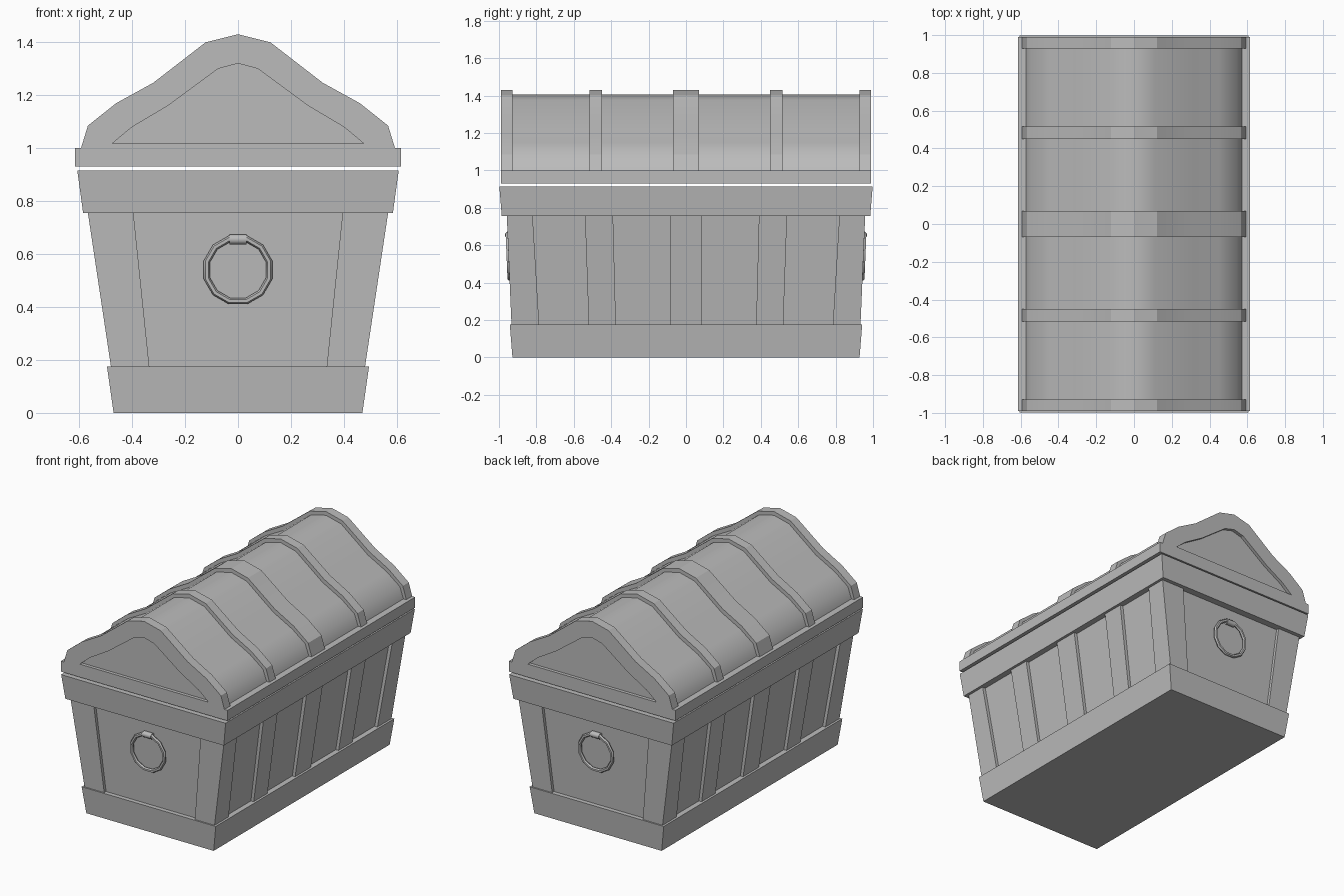
import bpy, bmesh, math
from mathutils import Matrix

if "Cube" in bpy.data.objects:
    bpy.data.objects.remove(bpy.data.objects["Cube"])

grey = bpy.data.materials.new("plain grey")
grey.diffuse_color = (0.5, 0.5, 0.5, 1)
grey.use_nodes = True
grey.node_tree.nodes["Principled BSDF"].inputs["Base Color"].default_value = grey.diffuse_color


def finish(name, bm, smooth=None):
    bmesh.ops.recalc_face_normals(bm, faces=bm.faces)
    mesh = bpy.data.meshes.new(name)
    bm.to_mesh(mesh)
    bm.free()
    mesh.materials.append(grey)
    obj = bpy.data.objects.new(name, mesh)
    bpy.context.collection.objects.link(obj)
    if smooth:
        bpy.ops.object.select_all(action='DESELECT')
        obj.select_set(True)
        bpy.context.view_layer.objects.active = obj
        bpy.ops.object.shade_smooth_by_angle(angle=math.radians(smooth))
    return obj


def loft(name, loops, wrap=False, smooth=None):
    """Skin closed loops; cap both ends, or wrap the last loop to the first."""
    bm = bmesh.new()
    rings = [[bm.verts.new(p) for p in loop] for loop in loops]
    pairs = list(zip(rings, rings[1:]))
    if wrap:
        pairs.append((rings[-1], rings[0]))
    for a, b in pairs:
        for i in range(len(a)):
            j = (i + 1) % len(a)
            bm.faces.new((a[i], a[j], b[j], b[i]))
    if not wrap:
        bm.faces.new(rings[0])
        bm.faces.new(rings[-1])
    return finish(name, bm, smooth)


def rect(x0, x1, y0, y1, z):
    return [(x0, y0, z), (x1, y0, z), (x1, y1, z), (x0, y1, z)]


def centred(hx, hy, z):
    return rect(-hx, hx, -hy, hy, z)


def mirrored(half):
    """Half profile from eave to ridge, completed on the other side."""
    return half + [(-x, z) for x, z in reversed(half[:-1])]


def at_y(profile, y):
    return [(x, y, z) for x, z in profile]


# Tapered chest body with base band and top band
Z0, Z1 = 0.175, 0.755
loft("base_band", [centred(.47, .928, 0), centred(.495, .942, Z0)])
loft("body_panels", [centred(.458, .912, Z0 - .01), centred(.546, .938, Z1 + .01)])
loft("top_band", [centred(.585, .985, Z1), centred(.607, .998, .915)])

# Corner posts and side ribs
for sx in (-1, 1):
    for sy in (-1, 1):
        loft("corner_post", [
            rect(sx * .335, sx * .48, sy * .785, sy * .933, Z0),
            rect(sx * .395, sx * .567, sy * .82, sy * .958, Z1)])
    for b0, b1, t0, t1 in ((-.52, -.375, -.54, -.39), (-.083, .083, -.085, .085),
                           (.375, .52, .39, .54)):
        loft("side_rib", [rect(sx * .40, sx * .48, b0, b1, Z0),
                          rect(sx * .48, sx * .567, t0, t1, Z1)])

# Lid rim and curved roof
loft("lid_rim", [centred(.615, .99, .93), centred(.615, .99, 1.0)])
outer = mirrored([(.593, 1.0), (.567, 1.085), (.46, 1.17), (.32, 1.247),
                  (.122, 1.40), (0, 1.43)])
roof = mirrored([(.572, 1.0), (.545, 1.075), (.45, 1.147), (.31, 1.222),
                 (.112, 1.377), (0, 1.405)])
gable = mirrored([(.475, 1.017), (.44, 1.047), (.4, 1.08), (.265, 1.16),
                  (.075, 1.30), (0, 1.32)])
loft("lid_roof", [at_y(roof, -.968), at_y(roof, .968)], smooth=50)

# Bands over the lid
for y0, y1 in ((-.515, -.45), (-.07, .07), (.45, .515)):
    loft("lid_band", [at_y(outer, y0), at_y(outer, y1)], smooth=20)

# End bands framing the recessed gables
for s in (-1, 1):
    loft("gable_frame", [at_y(outer, s * .928), at_y(outer, s * .99),
                         at_y(gable, s * .99), at_y(gable, s * .928)],
         wrap=True, smooth=20)

# Ring handles with their clasps
N, M = 12, 6
for s in (-1, 1):
    loops = []
    for i in range(N):
        a = math.tau * (i + .5) / N
        loops.append([])
        for j in range(M):
            b = math.tau * j / M
            r = .122 + .012 * math.cos(b)
            loops[-1].append((r * math.cos(a), .012 * math.sin(b), r * math.sin(a)))
    ring = loft("ring_handle", loops, wrap=True, smooth=40)
    ring.data.transform(Matrix.Translation((0, s * .949, .54))
                        @ Matrix.Rotation(-s * math.radians(2.4), 4, 'X'))
    clasp = [[(x, s * .948 + .02 * math.cos(math.tau * (k + .5) / 8),
               .655 + .02 * math.sin(math.tau * (k + .5) / 8)) for k in range(8)]
             for x in (-.032, .032)]
    loft("ring_clasp", clasp, smooth=50)
